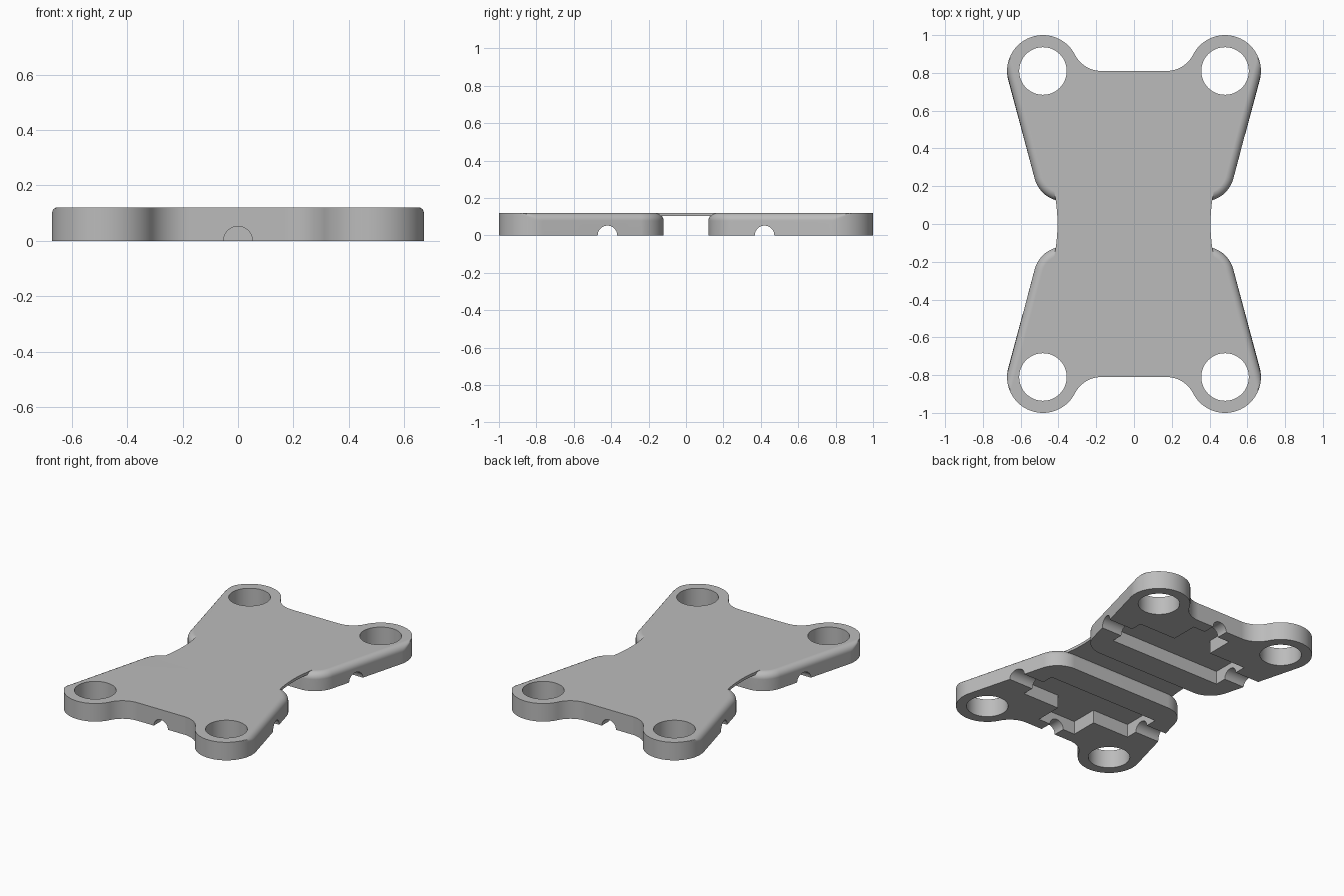
import bpy
import bmesh
from math import sin, cos, pi, radians
from mathutils import Matrix, Vector

if "Cube" in bpy.data.objects:
    bpy.data.objects.remove(bpy.data.objects["Cube"])

TOP = 0.12        # overall height
FILLET = 0.042    # rounding along the slanted and inner edges
BOSS = Vector((0.482, 0.81))
BOSS_R = 0.19
CORNER = Vector((0.37, 0.281))
CORNER_R = 0.161
SLANT = radians(-14.8)
NORMAL = Vector((cos(SLANT), sin(SLANT)))

grey = bpy.data.materials.new("plain grey")
grey.use_nodes = True
grey.diffuse_color = (0.5, 0.5, 0.5, 1)
grey.node_tree.nodes["Principled BSDF"].inputs["Base Color"].default_value = (0.5, 0.5, 0.5, 1)


def arc(centre, radius, start, end, steps):
    angles = [start + (end - start) * i / steps for i in range(steps + 1)]
    return [centre + Vector((cos(a), sin(a))) * radius for a in angles]


def loft(name, layers):
    """Solid from stacked (outline, z) layers."""
    bm = bmesh.new()
    rings = [[bm.verts.new((p.x, p.y, z)) for p in outline] for outline, z in layers]
    n = len(rings[0])
    for low, high in zip(rings, rings[1:]):
        for i in range(n):
            j = (i + 1) % n
            bm.faces.new((low[i], low[j], high[j], high[i]))
    bm.faces.new(rings[0][::-1])
    bm.faces.new(rings[-1])
    bmesh.ops.recalc_face_normals(bm, faces=bm.faces)
    return add_object(name, bm)


def add_object(name, bm):
    mesh = bpy.data.meshes.new(name)
    bm.to_mesh(mesh)
    bm.free()
    mesh.materials.append(grey)
    obj = bpy.data.objects.new(name, mesh)
    bpy.context.collection.objects.link(obj)
    return obj


def cylinder(name, radius, length, centre, rotation=Matrix()):
    bm = bmesh.new()
    place = Matrix.Translation(centre) @ rotation
    bmesh.ops.create_cone(bm, cap_ends=True, segments=48, radius1=radius,
                          radius2=radius, depth=length, matrix=place)
    return add_object(name, bm)


def combine(target, other, operation):
    other.hide_render = True
    mod = target.modifiers.new("combine", "BOOLEAN")
    mod.operation = operation
    mod.solver = "EXACT"
    mod.object = other
    bpy.context.view_layer.objects.active = target
    bpy.ops.object.modifier_apply(modifier=mod.name)
    bpy.data.objects.remove(other)


def mirrored(points):
    """Close a right-hand outline with its left-hand mirror image."""
    return points + [Vector((-p.x, p.y)) for p in reversed(points)]


def pull_in(p, e):
    """Move an outline point inside the rounded border by e."""
    q = p.copy()
    from_corner = p - CORNER
    if from_corner.y < sin(SLANT) * CORNER_R + 1e-4:
        return CORNER + from_corner * (CORNER_R - e) / CORNER_R
    depth = (q - CORNER).dot(NORMAL) - CORNER_R
    if depth > -e:
        q -= NORMAL * (depth + e)
    return q


def clamp_half(name, side):
    # Outline: inner corner, slanted side, boss, concave blend into the end
    blend_x = 0.172
    gap = BOSS.x - blend_x
    blend_r = (gap ** 2 - BOSS_R ** 2) / (2 * BOSS_R)
    blend = Vector((blend_x, BOSS.y + blend_r))
    meet = (blend - BOSS).to_2d()
    meet_angle = Vector((1, 0)).angle(meet)
    right = arc(CORNER, CORNER_R, -pi / 2, SLANT, 12)
    right += arc(BOSS, BOSS_R, SLANT, meet_angle, 40)
    right += arc(blend, blend_r, meet_angle - pi, -pi / 2, 14)[1:]
    layers = [(mirrored(right), 0)]
    for i in range(9):
        a = pi / 2 * i / 8
        inset = FILLET * (1 - cos(a))
        ring = mirrored([pull_in(p, inset) for p in right])
        layers.append((ring, TOP - FILLET + FILLET * sin(a)))
    body = loft(name, layers)

    # Bolt holes
    for x in (-BOSS.x, BOSS.x):
        combine(body, cylinder("bolt_hole", 0.126, 1, (x, BOSS.y, 0)), "DIFFERENCE")
    # T-shaped pocket underneath
    pocket = [Vector(p) for p in ((0.41, 0.29), (0.41, 0.55), (0.14, 0.55), (0.14, 0.73))]
    combine(body, loft("pocket", [(mirrored(pocket), -0.1), (mirrored(pocket), 0.088)]),
            "DIFFERENCE")
    # Half-round cable channels
    cross = cylinder("cross_channel", 0.052, 2, (0, 0.42, 0), Matrix.Rotation(pi / 2, 4, "Y"))
    combine(body, cross, "DIFFERENCE")
    end = cylinder("end_channel", 0.052, 0.5, (0, 0.85, 0), Matrix.Rotation(pi / 2, 4, "X"))
    combine(body, end, "DIFFERENCE")

    if side < 0:
        body.data.transform(Matrix.Rotation(pi, 4, "Z"))
    return body


# Two clamp halves joined by a thin flexible hinge
plate = clamp_half("hinged_clamp_plate", 1)
combine(plate, clamp_half("second_half", -1), "UNION")
edge = [Vector((0.405 + 0.6 * y * y, y)) for y in [-0.2 + 0.025 * i for i in range(17)]]
hinge = loft("hinge", [(mirrored(edge), TOP - 0.018), (mirrored(edge), TOP)])
combine(plate, hinge, "UNION")

# Smooth curved walls, crisp edges
bpy.ops.object.select_all(action="DESELECT")
plate.select_set(True)
bpy.context.view_layer.objects.active = plate
bpy.ops.object.shade_smooth_by_angle(angle=radians(30))
weighted = plate.modifiers.new("even_shading", "WEIGHTED_NORMAL")
weighted.keep_sharp = True
